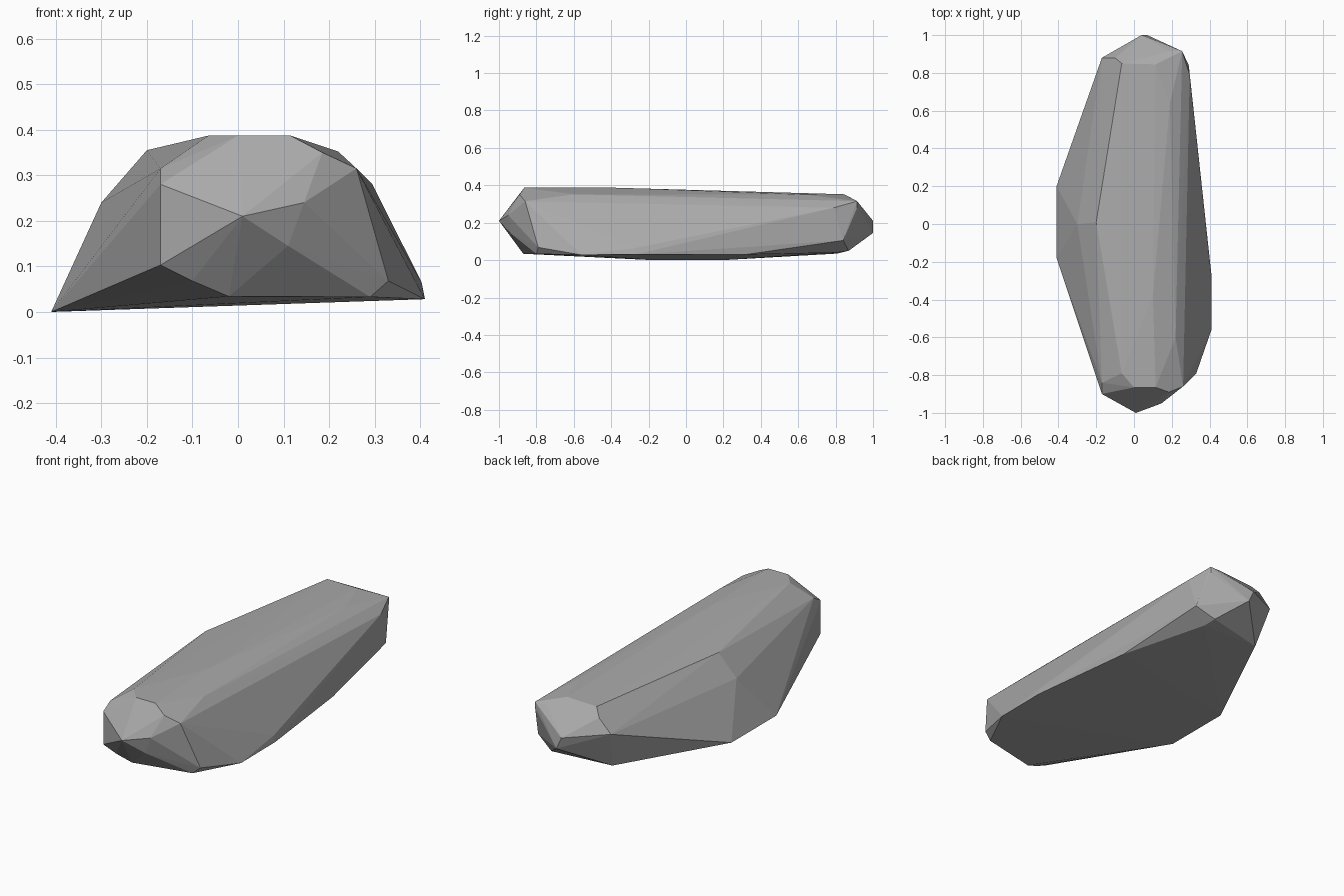
import bpy
import bmesh

# Remove the default cube only
default_cube = bpy.data.objects.get("Cube")
if default_cube:
    bpy.data.objects.remove(default_cube, do_unlink=True)


def flat_material(name, colour):
    """Plain single-colour material for viewport and render."""
    material = bpy.data.materials.new(name)
    material.use_nodes = True
    material.diffuse_color = colour
    shader = material.node_tree.nodes["Principled BSDF"]
    shader.inputs["Base Color"].default_value = colour
    shader.inputs["Roughness"].default_value = 0.9
    return material


def build_hull(name, corner_groups, material):
    """Wrap groups of corner points in a faceted convex skin."""
    bm = bmesh.new()
    for group in corner_groups:
        for corner in group:
            bm.verts.new(corner)
    result = bmesh.ops.convex_hull(bm, input=bm.verts[:])
    # Discard the corners that ended up inside the skin
    loose = {v for v in bm.verts if not v.link_faces}
    bmesh.ops.delete(bm, geom=list(loose), context="VERTS")
    # Merge nearly coplanar triangles into larger chiselled facets
    bmesh.ops.dissolve_limit(bm, angle_limit=0.02,
                             verts=bm.verts[:], edges=bm.edges[:])
    bmesh.ops.recalc_face_normals(bm, faces=bm.faces[:])
    for face in bm.faces:
        face.smooth = False
    mesh = bpy.data.meshes.new(name)
    bm.to_mesh(mesh)
    bm.free()
    mesh.materials.append(material)
    stone = bpy.data.objects.new(name, mesh)
    bpy.context.collection.objects.link(stone)
    return stone


# Front end: blunt tip, upper bevel and undercut
front_tip = [(.01, -1, .21), (.145, -.95, .24), (.11, -.94, .145)]
front_upper = [(-.17, -.9, .28), (-.17, -.84, .315), (-.13, -.81, .34),
               (.185, -.89, .35), (.26, -.86, .315)]
front_lower = [(-.17, -.9, .103), (-.1, -.89, .068), (-.02, -.87, .034),
               (.29, -.8, .033), (.33, -.79, .068)]

# Long flat top with its side ridges
top_plateau = [(-.065, -.79, .387), (0, -.865, .387), (.115, -.865, .387),
               (.1, -.38, .387), (.07, .845, .352), (.115, .845, .352),
               (-.065, .85, .35)]
side_ridges = [(-.2, .01, .355), (-.3, 0, .24), (.22, -.6, .352),
               (.19, .64, .35), (.295, .79, .28)]

# Wide foot, slightly tilted
foot = [(-.41, -.18, 0), (-.41, .2, 0), (.41, -.56, .028),
        (.41, -.27, .03), (.403, -.27, .065), (.34, .32, .03)]

# Back end: narrow tip, upper bevel and undercut
back_tip = [(.04, 1, .21), (.07, 1, .145)]
back_upper = [(-.1, .88, .31), (-.17, .88, .24), (.185, .915, .315),
              (.255, .915, .315), (.255, .915, .28)]
back_lower = [(.29, .84, .105), (.19, .87, .05), (0, .9, .09),
              (-.13, .81, .035), (.2, .8, .04)]

stone_grey = flat_material("stone grey", (0.4, 0.4, 0.4, 1))
build_hull("long_rock",
           [front_tip, front_upper, front_lower, top_plateau, side_ridges,
            foot, back_tip, back_upper, back_lower],
           stone_grey)
